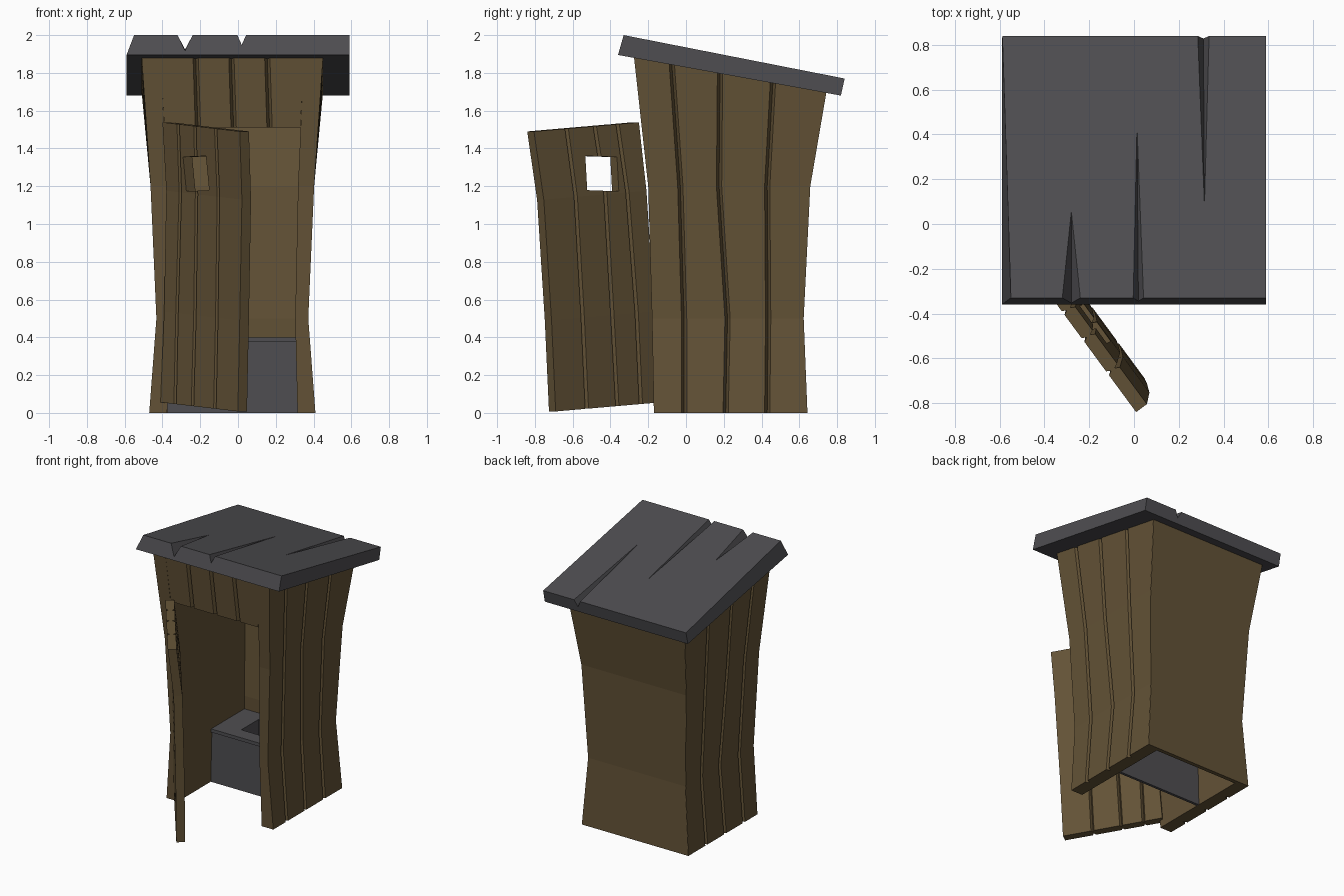
import bpy, bmesh, math
from mathutils import Vector

if "Cube" in bpy.data.objects:
    bpy.data.objects.remove(bpy.data.objects["Cube"])

CX = -0.03                                   # centre line of the cabin


def material(name, rgb):
    m = bpy.data.materials.new(name)
    m.diffuse_color = (*rgb, 1)
    m.use_nodes = True
    m.node_tree.nodes["Principled BSDF"].inputs["Base Color"].default_value = m.diffuse_color
    return m


WOOD = material("brown wood", (0.125, 0.085, 0.037))
SLATE = material("dark grey", (0.078, 0.076, 0.083))


def finish(name, bm, mat):
    bmesh.ops.recalc_face_normals(bm, faces=bm.faces)
    me = bpy.data.meshes.new(name)
    bm.to_mesh(me)
    bm.free()
    ob = bpy.data.objects.new(name, me)
    bpy.context.collection.objects.link(ob)
    me.materials.append(mat)
    return ob


def loft(name, rings, mat):
    """Closed solid through rings of equal point count."""
    bm = bmesh.new()
    vs = [[bm.verts.new(p) for p in r] for r in rings]
    n = len(rings[0])
    for a, b in zip(vs, vs[1:]):
        for i in range(n):
            j = (i + 1) % n
            bm.faces.new((a[i], a[j], b[j], b[i]))
    bm.faces.new(vs[0][::-1])
    bm.faces.new(vs[-1])
    return finish(name, bm, mat)


def box(name, lo, hi, mat):
    (x0, y0, z0), (x1, y1, z1) = lo, hi
    return loft(name, [[(x0, y0, z), (x1, y0, z), (x1, y1, z), (x0, y1, z)]
                       for z in (z0, z1)], mat)


def cut(ob, cutter):
    m = ob.modifiers.new("cut", 'BOOLEAN')
    m.operation, m.solver, m.object = 'DIFFERENCE', 'EXACT', cutter
    bpy.context.view_layer.objects.active = ob
    bpy.ops.object.modifier_apply(modifier=m.name)
    bpy.data.objects.remove(cutter)


def plank_ring(us, t, depth, both=False, w=0.014):
    """Cross-section (u, d) of a board wall with V grooves between planks."""
    pts = [(us[0], 0)]
    for g in us[1:-1]:
        pts += [(g - w, 0), (g, depth), (g + w, 0)]
    pts += [(us[-1], 0), (us[-1], t)]
    if both:
        for g in us[-2:0:-1]:
            pts += [(g + w, t), (g, t - depth), (g - w, t)]
    return pts + [(us[0], t)]


def under_roof(y):
    return 1.897 - 0.182 * (y + 0.36)


# Cabin levels: z, front y, three groove positions, back y, outer and inner half width
LEVELS = [
    (0.0, -0.17, -0.01, 0.21, 0.43, 0.64, 0.440, 0.345),
    (0.5, -0.18, -0.01, 0.22, 0.435, 0.62, 0.402, 0.333),
    (1.2, -0.20, -0.03, 0.175, 0.43, 0.655, 0.433, 0.348),
    (None, -0.275, -0.075, 0.18, 0.46, 0.74, 0.480, 0.378),
]

# Side walls
for side, label in ((1, "right"), (-1, "left")):
    rings = []
    for z, *ys, out, inn in LEVELS:
        rings.append([(CX + side * (out - d), y, under_roof(y) if z is None else z)
                      for y, d in plank_ring(ys, out - inn, 0.03)])
    loft(label + "_wall", rings, WOOD)

# Back wall
rings = []
for z, *ys, out, inn in LEVELS:
    b, o = ys[-1] + 0.003, out - 0.001
    rings.append([(CX + s * o, y, under_roof(y) if z is None else z)
                  for s, y in ((-1, b), (1, b), (1, b - 0.03), (-1, b - 0.03))])
loft("back_wall", rings, WOOD)

# Front panel above the doorway
rings = []
for z, y0, half, shift in ((1.51, -0.233, 0.36, 0.0), (None, -0.274, 0.38, -0.012)):
    us = [CX - half, -0.212 + shift, -0.023 + shift, 0.167 + shift, CX + half]
    rings.append([(u, y0 + d, under_roof(y0 + d) if z is None else z)
                  for u, d in plank_ring(us, 0.07, 0.025)])
loft("front_panel", rings, WOOD)

# Sagging open door
HINGE = Vector((-0.41, -0.17, 0.056))
ALONG = Vector((0.593, -0.805, 0))
INWARD = Vector((0.805, 0.593, 0))
TILT = 0.07


def door_point(u, d, v):
    return (HINGE + ALONG * (u + v * TILT) + INWARD * d
            + Vector((0, 0, v - u * TILT)))


rings = []
for v, lean, us in ((0.0, 0.0, (0, 0.13, 0.285, 0.485, 0.69)),
                    (0.48, 0.005, (0.005, 0.12, 0.28, 0.475, 0.68)),
                    (1.12, 0.02, (0, 0.125, 0.27, 0.465, 0.675)),
                    (1.482, 0.06, (-0.005, 0.135, 0.285, 0.47, 0.685))):
    rings.append([door_point(u, d - lean, v)
                  for u, d in plank_ring(us, 0.06, 0.02, True, 0.011)])
door = loft("door", rings, WOOD)
cut(door, loft("window_cutter", [[door_point(u + s, d, v) for u, v, s in
                                  ((0.18, 1.13, 0), (0.385, 1.15, 0),
                                   (0.37, 1.33, 0), (0.165, 1.31, 0))]
                                 for d in (-0.25, 0.25)], WOOD))

# Sloping roof slab with a bevelled left edge
roof = loft("roof", [
    [(-0.59, -0.36, 1.895), (0.59, -0.36, 1.895), (0.59, 0.82, 1.68), (-0.59, 0.82, 1.68)],
    [(-0.55, -0.33, 2.0), (0.59, -0.33, 2.0), (0.59, 0.84, 1.77), (-0.588, 0.84, 1.77)],
], SLATE)


def roof_top(y):
    return 2.0 - 0.1966 * (y + 0.33) + 0.003


# Split cracks: x at edge, half width, depth, edge y, tip x, tip y
for x, w, depth, y0, xt, yt in ((-0.28, 0.047, 0.095, -0.38, -0.28, 0.07),
                                (0.02, 0.026, 0.06, -0.38, 0.013, 0.48),
                                (0.31, 0.028, 0.06, 0.88, 0.315, 0.04)):
    bm = bmesh.new()
    z = roof_top(y0)
    a, b, c, t = [bm.verts.new(p) for p in ((x - w, y0, z), (x + w, y0, z),
                                            (x, y0, z - depth), (xt, yt, roof_top(yt)))]
    for f in ((a, b, c), (a, b, t), (b, c, t), (c, a, t)):
        bm.faces.new(f)
    cut(roof, finish("crack_cutter", bm, SLATE))

# Bench: front board and lid with a square pit
box("bench_front", (CX - 0.344, 0.215, 0.0), (CX + 0.344, 0.235, 0.375), SLATE)
lid = box("bench_lid", (CX - 0.342, 0.205, 0.375), (CX + 0.342, 0.625, 0.4), SLATE)
cut(lid, box("hole_cutter", (-0.19, 0.31, 0.3), (0.13, 0.51, 0.5), SLATE))
pit = box("bench_pit", (-0.20, 0.30, 0.27), (0.14, 0.52, 0.376), SLATE)
cut(pit, box("pit_cutter", (-0.19, 0.31, 0.28), (0.13, 0.51, 0.5), SLATE))
